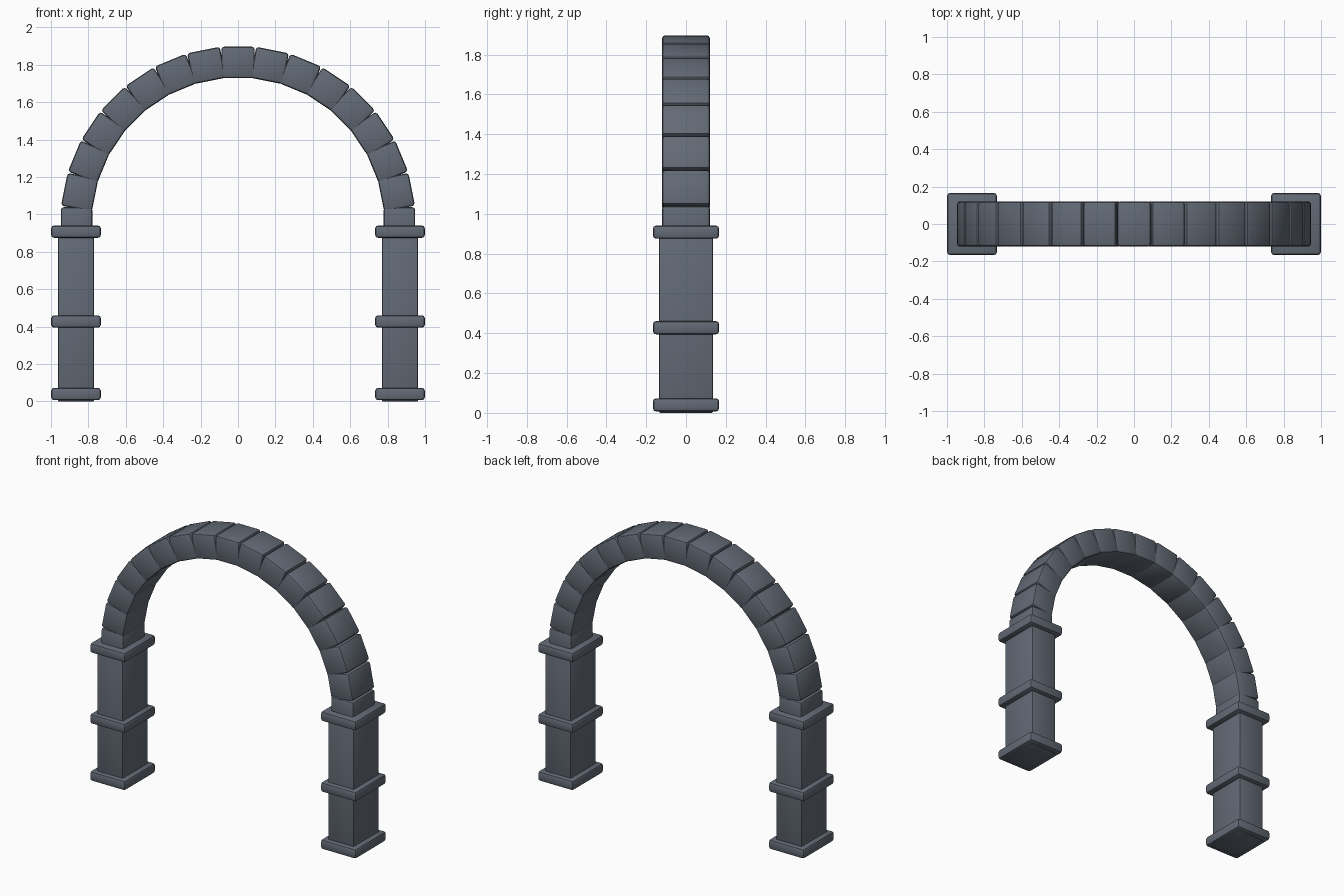
import bpy
import math
from mathutils import Matrix, Vector

if "Cube" in bpy.data.objects:
    bpy.data.objects.remove(bpy.data.objects["Cube"])

stone = bpy.data.materials.new("slate_grey_stone")
stone.use_nodes = True
colour = (0.125, 0.145, 0.18, 1)
stone.diffuse_color = colour
stone.node_tree.nodes["Principled BSDF"].inputs["Base Color"].default_value = colour


def block(name, size, centre, bevel, angle=0.0):
    """Bevelled stone block, turned about the depth axis."""
    bpy.ops.mesh.primitive_cube_add(size=1)
    ob = bpy.context.object
    ob.name = name
    ob.data.transform(Matrix.Diagonal((*size, 1)))
    ob.location = centre
    ob.rotation_euler.y = angle
    ob.data.materials.append(stone)
    mod = ob.modifiers.new("worn_edges", "BEVEL")
    mod.width = bevel
    mod.segments = 2
    bpy.ops.object.modifier_apply(modifier=mod.name)
    bpy.ops.object.shade_smooth_by_angle(angle=math.radians(30))
    return ob


# Pillars: a plain shaft with three projecting bands
for side, sign in (("left", 1), ("right", -1)):
    x = sign * 0.866
    block(f"{side}_pillar_shaft", (0.192, 0.27, 0.92), (x, 0, 0.46), 0.006)
    for part, z in (("base", 0.04), ("middle_band", 0.428), ("capital", 0.908)):
        block(f"{side}_pillar_{part}", (0.265, 0.332, 0.066), (x, 0, z), 0.015)

# Arch: equal stones around a half circle, end stones sunk into the capitals
STONES = 17
SPRING_HEIGHT = 0.95
RADIUS = 0.863
for i in range(STONES):
    angle = math.radians(-90 + 180 * i / (STONES - 1))
    centre = Vector((math.sin(angle) * RADIUS, 0, SPRING_HEIGHT + math.cos(angle) * RADIUS))
    block(f"arch_stone_{i + 1}", (0.178, 0.24, 0.168), centre, 0.015, angle)
